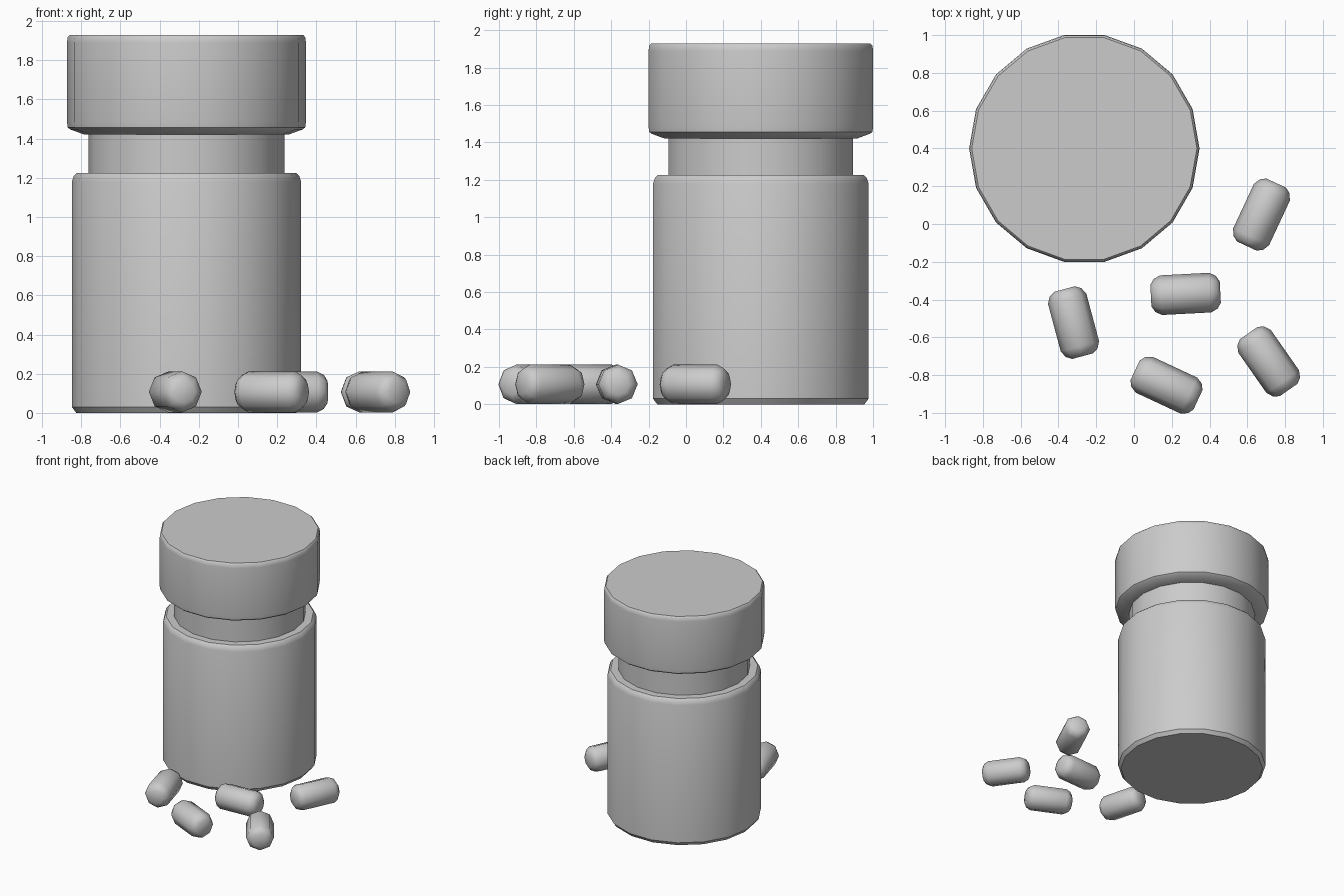
import bpy, bmesh
from math import cos, sin, pi, radians

if "Cube" in bpy.data.objects:
    bpy.data.objects.remove(bpy.data.objects["Cube"])


def lathe(name, profile, sides, location, rotation=(0, 0, 0), smooth=35):
    """Spin a (radius, height) profile round z and close both ends."""
    bm = bmesh.new()
    rings = [[bm.verts.new((r * cos(2 * pi * i / sides), r * sin(2 * pi * i / sides), z))
              for i in range(sides)] for r, z in profile]
    for a, b in zip(rings, rings[1:]):
        for i in range(sides):
            j = (i + 1) % sides
            bm.faces.new((a[i], a[j], b[j], b[i]))
    bm.faces.new(rings[0][::-1])
    bm.faces.new(rings[-1])
    mesh = bpy.data.meshes.new(name)
    bm.to_mesh(mesh)
    bm.free()
    ob = bpy.data.objects.new(name, mesh)
    bpy.context.collection.objects.link(ob)
    ob.location = location
    ob.rotation_euler = rotation
    bpy.ops.object.select_all(action='DESELECT')
    ob.select_set(True)
    bpy.context.view_layer.objects.active = ob
    bpy.ops.object.shade_smooth_by_angle(angle=radians(smooth))
    return ob


CENTRE = (-0.263, 0.4, 0)

# Bottle: body with bevelled rims, flat shoulder and neck
lathe("bottle", [(0.562, 0), (0.585, 0.03), (0.585, 1.18), (0.575, 1.21),
                 (0.56, 1.225), (0.5, 1.225), (0.5, 1.43)], 18, CENTRE)

# Cap: sloped underside and small rounded rims
lathe("cap", [(0.52, 1.42), (0.594, 1.447), (0.606, 1.457), (0.61, 1.485),
              (0.61, 1.89), (0.606, 1.917), (0.596, 1.928)], 18, CENTRE)

# Pills: eight-sided capsules lying on the ground (x, y, heading)
half = [(0.105, 0.13), (0.087, 0.165), (0.057, 0.184)]
pill_profile = [(r, -z) for r, z in reversed(half)] + half
pills = [(0.273, -0.37, 3), (-0.32, -0.522, 105), (0.172, -0.853, -25),
         (0.713, -0.728, -55), (0.675, 0.05, 65)]
for n, (x, y, heading) in enumerate(pills, 1):
    lathe(f"pill_{n}", pill_profile, 8, (x, y, 0.107),
          (0, pi / 2, radians(heading)), smooth=60)
